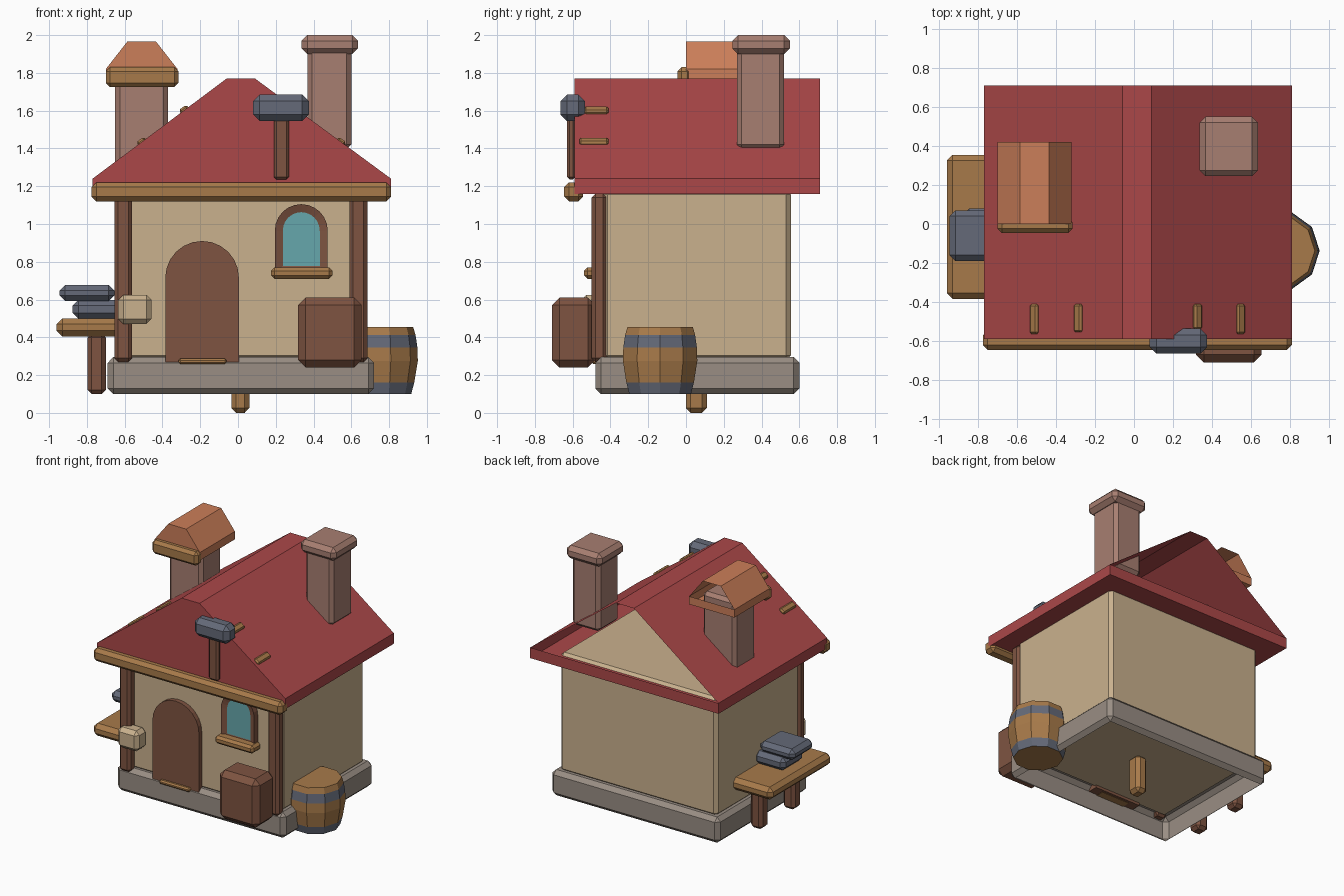
import bpy, bmesh, math
from mathutils import Matrix, Vector

cube = bpy.data.objects.get("Cube")
if cube:
    bpy.data.objects.remove(cube, do_unlink=True)


def material(name, r, g, b):
    m = bpy.data.materials.new(name)
    m.diffuse_color = (r, g, b, 1)
    m.use_nodes = True
    for node in m.node_tree.nodes:
        if node.type == 'BSDF_PRINCIPLED':
            node.inputs["Base Color"].default_value = (r, g, b, 1)
    return m


plaster = material("plaster", .59, .44, .27)
red = material("red_tile", .41, .064, .066)
brown = material("dark_timber", .21, .088, .053)
wood = material("light_timber", .39, .195, .068)
stone = material("grey_stone", .32, .27, .23)
brick = material("dusty_brick", .39, .21, .165)
slate = material("slate", .128, .143, .188)
teal = material("window_glass", .134, .39, .415)
orange = material("orange_tile", .60, .21, .10)


def finish(name, bm, *mats):
    bmesh.ops.recalc_face_normals(bm, faces=bm.faces)
    me = bpy.data.meshes.new(name)
    bm.to_mesh(me)
    bm.free()
    for m in mats:
        me.materials.append(m)
    ob = bpy.data.objects.new(name, me)
    bpy.context.collection.objects.link(ob)
    return ob


def box(name, mat, x, y, z, bevel=.02, open_bottom=False, tilt=0):
    """Chamfered box from (low, high) ranges."""
    size = [r[1] - r[0] for r in (x, y, z)]
    centre = Vector([sum(r) / 2 for r in (x, y, z)])
    bm = bmesh.new()
    bmesh.ops.create_cube(bm, size=1, matrix=Matrix.Diagonal((*size, 1)))
    bmesh.ops.bevel(bm, geom=bm.edges[:], offset=bevel, segments=1, affect='EDGES')
    if open_bottom:
        bm.normal_update()
        under = [f for f in bm.faces if f.normal.z < -.99]
        bmesh.ops.delete(bm, geom=under, context='FACES')
    bm.transform(Matrix.Translation(centre) @ Matrix.Rotation(tilt, 4, 'Y'))
    return finish(name, bm, mat)


def roof(name, mat, x, ridge, y, z):
    """Flat-ridged roof, open in the back gable; z = bottom, eave, top."""
    profile = [(x[0], z[0]), (x[1], z[0]), (x[1], z[1]),
               (ridge[1], z[2]), (ridge[0], z[2]), (x[0], z[1])]
    bm = bmesh.new()
    front, back = [[bm.verts.new((px, py, pz)) for px, pz in profile] for py in y]
    n = len(profile)
    for i in range(n):
        j = (i + 1) % n
        bm.faces.new((front[i], front[j], back[j], back[i]))
    bm.faces.new(front)
    bm.faces.new((back[0], back[1], back[2], back[5]))
    return finish(name, bm, mat)


def arch(name, mats, cx, half, z0, top, y, frame=0):
    """Round-topped panel; frame insets and recesses the front face."""
    spring, steps = top - half, 12
    pts = [(cx - half, z0), (cx + half, z0)]
    for i in range(steps + 1):
        a = math.pi * i / steps
        pts.append((cx + half * math.cos(a), spring + half * math.sin(a)))
    bm = bmesh.new()
    face = bm.faces.new([bm.verts.new((px, y[1], pz)) for px, pz in pts])
    ext = bmesh.ops.extrude_face_region(bm, geom=[face])["geom"]
    moved = [g for g in ext if isinstance(g, bmesh.types.BMVert)]
    panel = [g for g in ext if isinstance(g, bmesh.types.BMFace)][0]
    bmesh.ops.translate(bm, verts=moved, vec=(0, y[0] - y[1], 0))
    bmesh.ops.recalc_face_normals(bm, faces=bm.faces)
    if frame:
        bmesh.ops.inset_region(bm, faces=[panel], thickness=frame, use_even_offset=True)
        bmesh.ops.translate(bm, verts=panel.verts[:], vec=(0, .015, 0))
        panel.material_index = 1
    return finish(name, bm, *mats)


# House body
box("foundation", stone, (-.69, .72), (-.48, .60), (.10, .295), .03, open_bottom=True)
box("walls", plaster, (-.645, .675), (-.44, .555), (.28, 1.18), .025)
box("floor_peg", wood, (-.035, .06), (0, .11), (0, .29), .025)
for side, x in (("right", (-.655, -.56)), ("left", (.59, .685))):
    box(side + "_corner_post", brown, x, (-.50, -.42), (.27, 1.16), .02)

# Main roof and its pegs
roof("main_roof", red, (-.77, .81), (-.06, .09), (-.59, .71), (1.16, 1.24, 1.77))
box("front_beam", wood, (-.775, .81), (-.645, -.545), (1.12, 1.22), .025)
slope = math.atan2(.53, .72)
for i, (x, z, y0, s) in enumerate([(-.51, 1.435, -.565, -1), (-.285, 1.605, -.555, -1),
                                   (.325, 1.60, -.54, 1), (.545, 1.435, -.565, 1)]):
    box("roof_peg_%d" % (i + 1), wood, (x - .025, x + .025), (y0, -.41),
        (z - .015, z + .015), .01, tilt=s * slope)

# Plain chimney
box("left_chimney", brick, (.368, .60), (.27, .52), (1.395, 1.93), .025)
box("left_chimney_cap", brick, (.337, .635), (.245, .55), (1.90, 2.0), .03)

# Roofed chimney
box("right_chimney", brick, (-.65, -.37), (.09, .34), (1.30, 1.84), .025)
roof("right_chimney_roof", orange, (-.70, -.32), (-.585, -.435), (0, .42), (1.76, 1.82, 1.967))
box("right_chimney_beam", wood, (-.70, -.315), (-.045, .03), (1.725, 1.83), .022)

# Mallet on the front gable
box("mallet_handle", brown, (.19, .27), (-.63, -.585), (1.235, 1.58), .014)
box("mallet_head", slate, (.08, .375), (-.665, -.535), (1.545, 1.685), .035)

# Door, window and wall lamp
arch("door", [brown], -.19, .195, .26, .91, (-.475, -.40))
box("door_sill", wood, (-.315, -.06), (-.50, -.41), (.258, .288), .01)
arch("window", [brown, teal], .335, .14, .735, 1.105, (-.485, -.42), frame=.042)
box("window_sill", wood, (.175, .50), (-.54, -.43), (.71, .77), .018)
box("wall_lamp", plaster, (-.635, -.457), (-.555, -.43), (.47, .625), .028)

# Crate
box("crate", brown, (.318, .655), (-.71, -.48), (.24, .61), .04)

# Barrel: lathed rings with slate hoops
bm = bmesh.new()
sides, rings = 10, [(.10, .172), (.16, .188), (.275, .207), (.345, .205), (.412, .195), (.455, .182)]
loops = []
for z, r in rings:
    loops.append([bm.verts.new((.745 + r * math.cos(math.tau * i / sides),
                                -.137 + r * math.sin(math.tau * i / sides), z))
                  for i in range(sides)])
for k, (low, high) in enumerate(zip(loops, loops[1:])):
    for i in range(sides):
        j = (i + 1) % sides
        f = bm.faces.new((low[i], low[j], high[j], high[i]))
        f.material_index = 1 if k in (0, 3) else 0
bm.faces.new(loops[0])
bm.faces.new(loops[-1])
finish("barrel", bm, wood, slate)

# Side bench with stacked slabs
box("bench_seat", wood, (-.96, -.60), (-.385, .355), (.405, .50), .03)
for label, y in (("front", -.20), ("back", .19)):
    box(label + "_bench_leg", brown, (-.797, -.70), (y - .05, y + .05), (.10, .42), .022)
box("lower_slab", slate, (-.875, -.62), (-.17, .08), (.50, .598), .03)
box("upper_slab", slate, (-.945, -.655), (-.19, .07), (.592, .677), .03)
